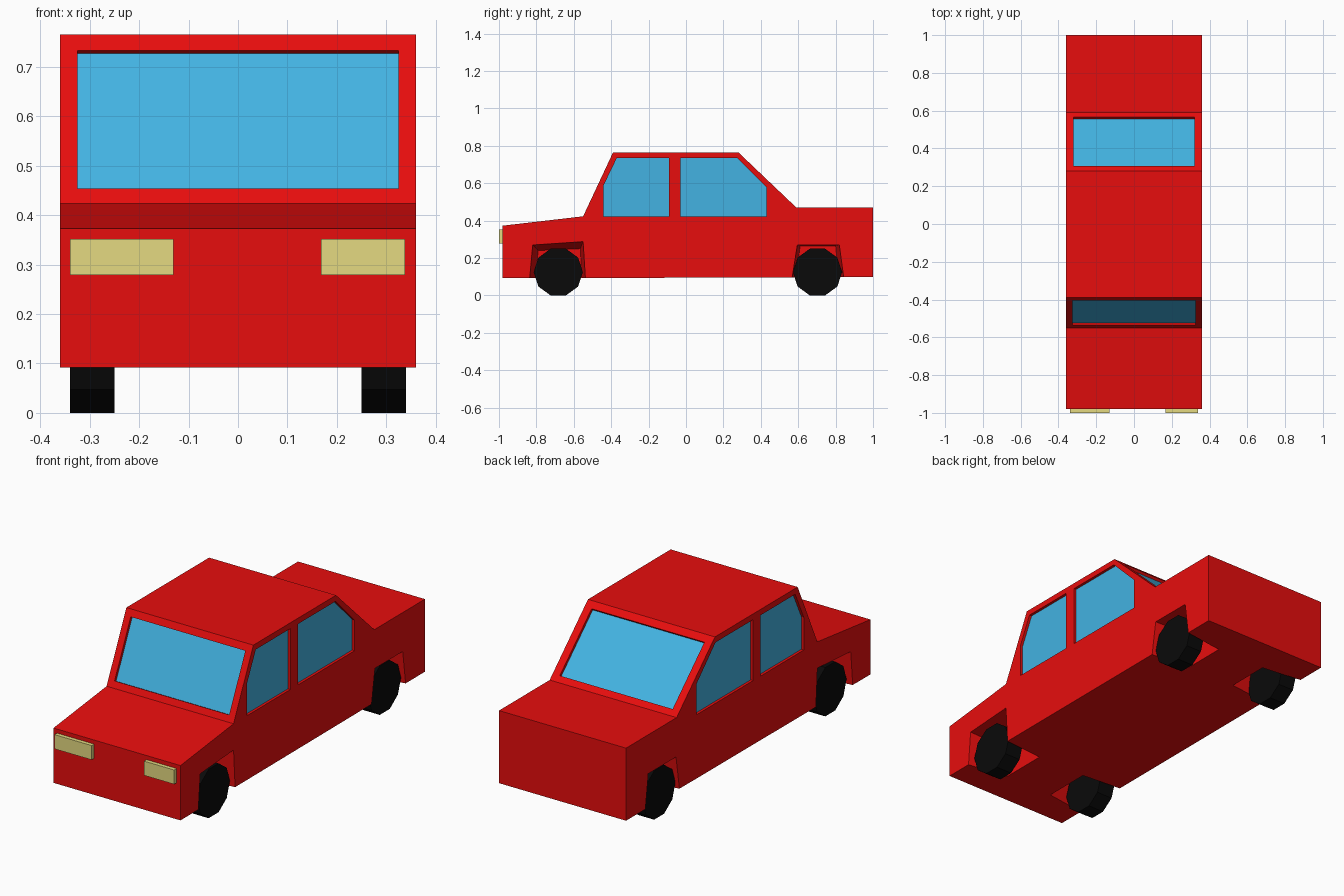
import bpy, bmesh, math
from mathutils import Vector

if "Cube" in bpy.data.objects:
    bpy.data.objects.remove(bpy.data.objects["Cube"])


def material(name, r, g, b):
    m = bpy.data.materials.new(name)
    m.use_nodes = True
    m.diffuse_color = (r, g, b, 1)
    m.node_tree.nodes["Principled BSDF"].inputs["Base Color"].default_value = (r, g, b, 1)
    return m


RED = material("red_paint", 0.8, 0.004, 0.004)
GLASS = material("blue_glass", 0.056, 0.45, 0.76)
LAMP = material("pale_yellow", 0.78, 0.7, 0.22)
RUBBER = material("black_rubber", 0.003, 0.003, 0.003)


def prism(name, pts, x0, x1, mat, end_pts=None):
    """Join a (y, z) outline at x0 to one at x1."""
    bm = bmesh.new()
    a = [bm.verts.new((x0, y, z)) for y, z in pts]
    b = [bm.verts.new((x1, y, z)) for y, z in (end_pts or pts)]
    bm.faces.new(a)
    bm.faces.new(b)
    for i in range(len(a)):
        j = (i + 1) % len(a)
        bm.faces.new((a[i], a[j], b[j], b[i]))
    bmesh.ops.recalc_face_normals(bm, faces=bm.faces)
    mesh = bpy.data.meshes.new(name)
    bm.to_mesh(mesh)
    bm.free()
    mesh.materials.append(mat)
    ob = bpy.data.objects.new(name, mesh)
    bpy.context.collection.objects.link(ob)
    return ob


def cut(target, cutter):
    cutter.hide_render = True
    mod = target.modifiers.new("cut", "BOOLEAN")
    mod.operation, mod.solver, mod.object = "DIFFERENCE", "EXACT", cutter
    bpy.context.view_layer.objects.active = target
    bpy.ops.object.modifier_apply(modifier=mod.name)
    bpy.data.objects.remove(cutter)


# Body shell
HALF = 0.36
RECESS = 0.02
PLATE = 0.006
hood, roof_front, roof_back, trunk = (-0.55, 0.423), (-0.39, 0.765), (0.28, 0.765), (0.59, 0.47)
body = prism("body", [(-0.98, 0.092), (-0.98, 0.373), hood, roof_front, roof_back,
                      trunk, (1, 0.47), (1, 0.098)], -HALF, HALF, RED)

# Wheel arches: outer outline tapering to a smaller inner one
arches = [
    ([(-0.84, 0.05), (-0.82, 0.27), (-0.55, 0.288), (-0.535, 0.05)],
     [(-0.81, 0.05), (-0.79, 0.24), (-0.565, 0.25), (-0.555, 0.05)]),
    ([(0.56, 0.05), (0.595, 0.27), (0.82, 0.27), (0.85, 0.05)],
     [(0.585, 0.05), (0.61, 0.265), (0.80, 0.265), (0.82, 0.05)]),
]
for side in (1, -1):
    for outer, inner in arches:
        cut(body, prism("arch_cutter", outer, side * (HALF + 0.001), side * 0.14, RED, inner))

# Side windows, set back into the doors
side_windows = {
    "front": [(-0.44, 0.423), (-0.09, 0.423), (-0.09, 0.735), (-0.37, 0.735), (-0.44, 0.59)],
    "rear": [(-0.03, 0.423), (0.43, 0.423), (0.43, 0.58), (0.275, 0.735), (-0.03, 0.735)],
}
for side, label in ((1, "left"), (-1, "right")):
    for place, pts in side_windows.items():
        floor = side * (HALF - RECESS)
        cut(body, prism("window_cutter", pts, side * (HALF + 0.05), floor, RED))
        prism(f"{place}_{label}_window", pts, floor, floor + side * PLATE, GLASS)


# Sloped windscreens, set back into the cabin
def screen(name, low, high, t0, t1, half):
    low, high = Vector(low), Vector(high)
    p, q = low.lerp(high, t0), low.lerp(high, t1)
    d = (high - low).normalized()
    n = Vector((-d.y, d.x))
    if n.y < 0:
        n = -n

    def slab(inner, outer):
        return [tuple(v) for v in (p + n * inner, q + n * inner, q + n * outer, p + n * outer)]

    cut(body, prism("screen_cutter", slab(-RECESS, 0.05), -half, half, RED))
    prism(name, slab(-RECESS, PLATE - RECESS), -half, half, GLASS)


screen("windscreen", hood, roof_front, 0.09, 0.905, 0.325)
screen("rear_window", trunk, roof_back, 0.08, 0.91, 0.32)

# Headlights
for name, x0, x1 in (("right_headlight", -0.34, -0.13), ("left_headlight", 0.168, 0.338)):
    prism(name, [(-1, 0.279), (-1, 0.352), (-0.975, 0.352), (-0.975, 0.279)], x0, x1, LAMP)

# Wheels: ten-sided, resting on a flat
radius = 0.125 / math.cos(math.pi / 10)
for place, y in (("front", -0.683), ("rear", 0.703)):
    ring = [(y + radius * math.cos(k * math.pi / 5), 0.125 + radius * math.sin(k * math.pi / 5))
            for k in range(10)]
    for side, label in ((1, "left"), (-1, "right")):
        prism(f"{place}_{label}_wheel", ring, side * 0.25, side * 0.34, RUBBER)
